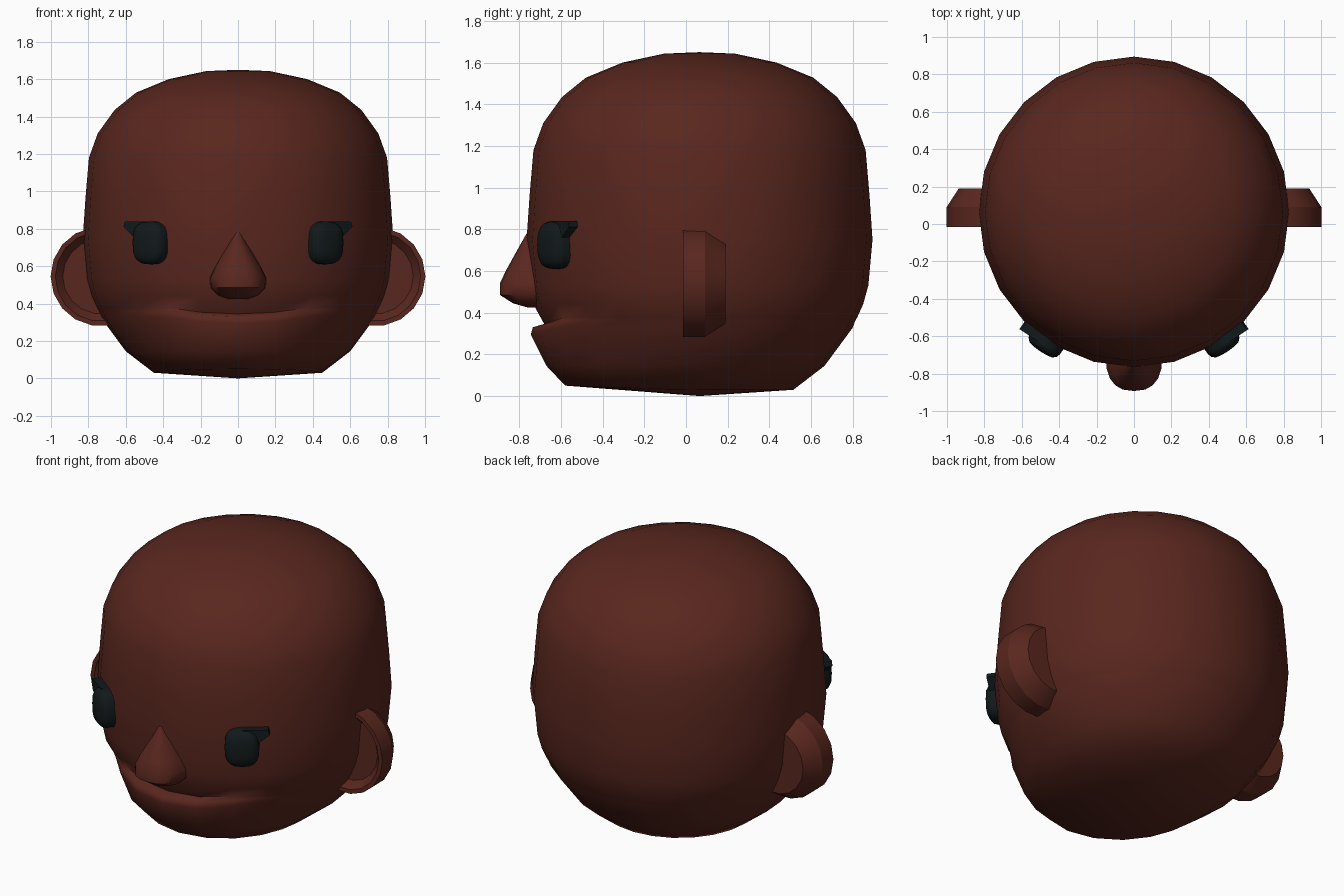
import bpy, bmesh
from math import sin, cos, pi, radians, copysign

if "Cube" in bpy.data.objects:
    bpy.data.objects.remove(bpy.data.objects["Cube"])

CY = 0.065  # head axis in y


def material(name, rgb):
    m = bpy.data.materials.new(name)
    m.diffuse_color = (*rgb, 1)
    m.use_nodes = True
    m.node_tree.nodes["Principled BSDF"].inputs["Base Color"].default_value = m.diffuse_color
    return m


skin = material("skin", (0.1, 0.02, 0.013))
black = material("black", (0.006, 0.01, 0.011))


def loft(name, rings, mat, angle, start=None, end=None):
    """Skin closed rings of points; close ends with a pole point or a cap face."""
    bm = bmesh.new()
    vs = [[bm.verts.new(p) for p in r] for r in rings]
    n = len(vs[0])
    for a, b in zip(vs, vs[1:]):
        for i in range(n):
            j = (i + 1) % n
            bm.faces.new((a[i], a[j], b[j], b[i]))
    for ring, pole in ((vs[0], start), (vs[-1], end)):
        if pole:
            c = bm.verts.new(pole)
            for i in range(n):
                bm.faces.new((ring[i], ring[(i + 1) % n], c))
        else:
            bm.faces.new(ring)
    bmesh.ops.recalc_face_normals(bm, faces=bm.faces)
    me = bpy.data.meshes.new(name)
    bm.to_mesh(me)
    bm.free()
    me.materials.append(mat)
    ob = bpy.data.objects.new(name, me)
    bpy.context.collection.objects.link(ob)
    bpy.ops.object.select_all(action='DESELECT')
    ob.select_set(True)
    bpy.context.view_layer.objects.active = ob
    bpy.ops.object.shade_smooth_by_angle(angle=radians(angle))
    return ob


# Head: (z, radius, extra radius at front, extra z at front, is mouth ring)
profile = [
    (0.03, 0.45, 0.195, 0.02, 0), (0.145, 0.60, 0.135, 0, 0),
    (0.295, 0.735, 0.075, 0, 1), (0.33, 0.748, 0.052, 0, 1),
    (0.345, 0.757, -0.012, 0, 1), (0.44, 0.785, 0.012, 0, 0),
    (0.53, 0.81, 0, 0, 0), (0.75, 0.83, 0, 0, 0), (0.97, 0.815, 0, 0, 0),
    (1.18, 0.797, 0, 0, 0), (1.31, 0.75, 0, 0, 0), (1.435, 0.66, 0, 0, 0),
    (1.528, 0.545, 0, 0, 0), (1.60, 0.37, 0, 0, 0), (1.643, 0.17, 0, 0, 0)]


def head_ring(z, r, dr, dz, mouth):
    pts = []
    for i in range(24):
        a = 2 * pi * i / 24
        off = min(a, 2 * pi - a)                 # angle away from the front
        w = max(0, cos(off)) ** 2
        if mouth:                                # lip fades out at the corners
            w = max(0, 1 - (off / radians(42)) ** 2)
            z2 = z + 0.033 * min(off / radians(30), 1) ** 2
        else:
            z2 = z + dz * w
        R = r + dr * w
        pts.append((R * sin(a), CY - R * cos(a), z2))
    return pts


loft("head", [head_ring(*p) for p in profile], skin, 60, (0, CY, 0), (0, CY, 1.65))

# Nose: (z, half width, front y)
nose = [(0.78, 0.02, -0.765), (0.70, 0.065, -0.81), (0.60, 0.122, -0.865),
        (0.54, 0.152, -0.893), (0.485, 0.15, -0.893), (0.445, 0.11, -0.83),
        (0.425, 0.055, -0.76)]


def nose_ring(z, w, y):
    pts = []
    for i in range(11):
        t = pi * i / 10
        c, s = cos(t), sin(t)
        pts.append((w * copysign(abs(c) ** 0.8, c),
                    -0.69 + (y + 0.69) * abs(s) ** 0.75, z))
    return pts


loft("nose", [nose_ring(*p) for p in nose], skin, 50)

# Ears: stepped discs facing forward, tapered behind and hollowed in front
ear_steps = [(0.19, 0.20), (0.09, 0.265), (-0.015, 0.265), (-0.015, 0.24), (0.03, 0.20)]

# Eyes: domed rounded rectangles turned to follow the face
EA = radians(34)


def eye_point(side, u, v, z):
    """u along the face, v outward from the head axis."""
    return (side * (v * sin(EA) + u * cos(EA)), CY - v * cos(EA) + u * sin(EA), z)


def eye_ring(side, v, s):
    pts = []
    for i in range(20):
        t = 2 * pi * i / 20
        c, d = cos(t), sin(t)
        pts.append(eye_point(side, 0.098 * s * copysign(abs(c) ** 0.7, c), v,
                             0.725 + 0.115 * s * copysign(abs(d) ** 0.7, d)))
    return pts


dome = [(0.76, 1), (0.85, 1), (0.873, 0.93), (0.89, 0.75), (0.897, 0.4)]
lash = [(0.0, 0.84), (0.148, 0.84), (0.157, 0.812), (0.095, 0.76), (0.03, 0.76)]

for side, label in ((1, "left"), (-1, "right")):
    loft(label + "_ear",
         [[(side * (0.737 + r * cos(2 * pi * i / 18)), y,
            0.545 + r * sin(2 * pi * i / 18)) for i in range(18)]
          for y, r in ear_steps], skin, 30)
    loft(label + "_eye", [eye_ring(side, v, s) for v, s in dome], black, 50,
         end=eye_point(side, 0, 0.899, 0.725))
    loft(label + "_eyelash",
         [[eye_point(side, u, v, z) for u, z in lash] for v in (0.78, 0.862)], black, 30)
